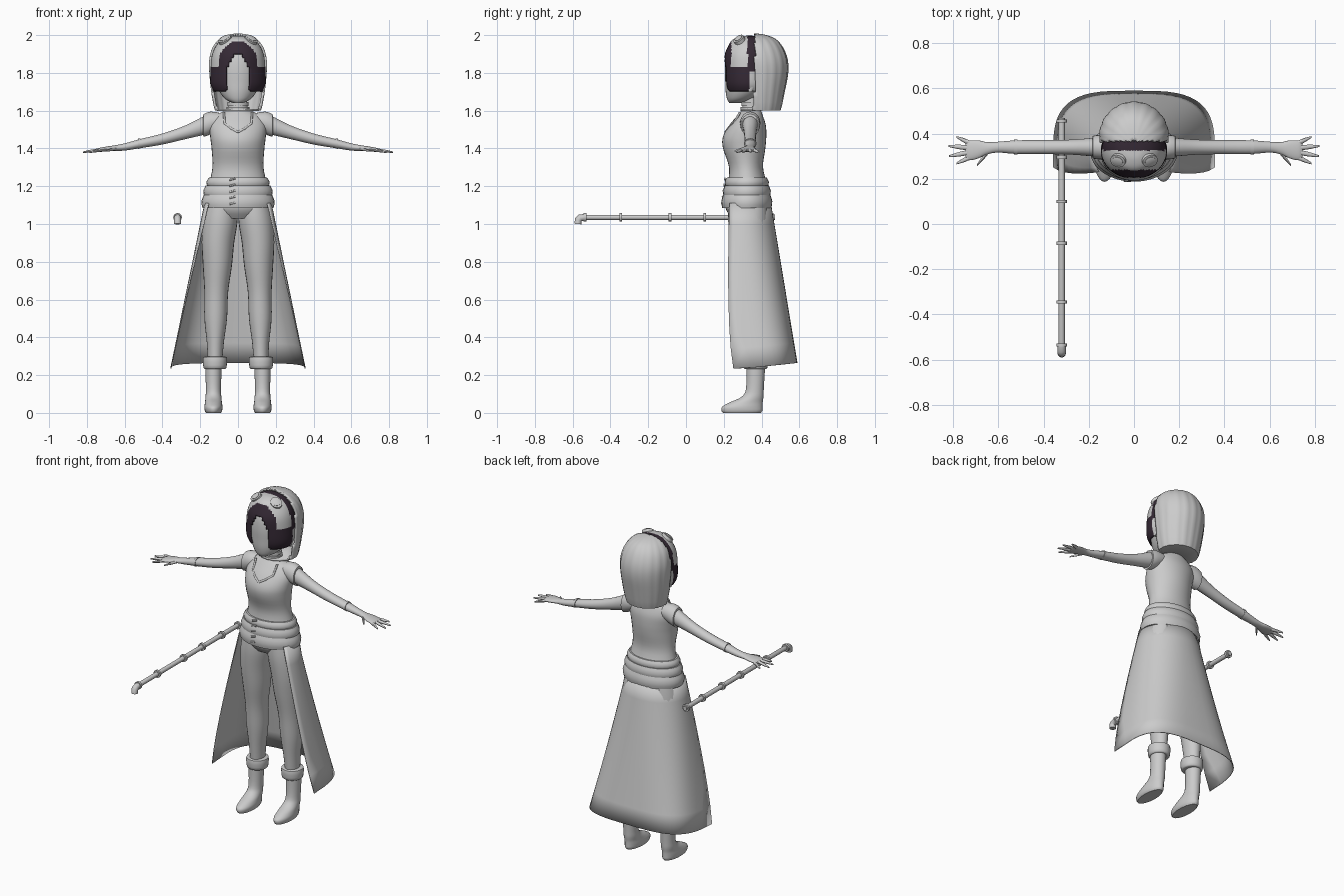
import bpy, bmesh, math
from mathutils import Vector

cube = bpy.data.objects.get("Cube")
if cube:
    bpy.data.objects.remove(cube)


def material(name, rgb):
    m = bpy.data.materials.new(name)
    m.use_nodes = True
    m.diffuse_color = (*rgb, 1)
    m.node_tree.nodes["Principled BSDF"].inputs["Base Color"].default_value = (*rgb, 1)
    return m


GREY = material("light_grey", (0.6, 0.6, 0.6))
DARK = material("dark_plum", (0.035, 0.022, 0.035))
parts = []


def finish(name, bm, thick=0):
    bmesh.ops.recalc_face_normals(bm, faces=bm.faces)
    me = bpy.data.meshes.new(name)
    bm.to_mesh(me)
    bm.free()
    me.materials.append(GREY)
    me.materials.append(DARK)
    ob = bpy.data.objects.new(name, me)
    bpy.context.collection.objects.link(ob)
    if thick:
        mod = ob.modifiers.new("thickness", "SOLIDIFY")
        mod.thickness = thick
    parts.append(ob)
    return ob


def dense(rings, k):
    """Catmull-Rom interpolation between rings."""
    out = []
    for i in range(len(rings) - 1):
        p0, p1 = rings[max(i - 1, 0)], rings[i]
        p2, p3 = rings[i + 1], rings[min(i + 2, len(rings) - 1)]
        for j in range(k):
            t = j / k
            out.append([b + t / 2 * (c - a + t * (2*a - 5*b + 4*c - d + t * (3*(b - c) + d - a)))
                        for a, b, c, d in zip(p0, p1, p2, p3)])
    return out + [rings[-1]]


def skin(rings, axis="z", k=4, n=24, cap=True, ridge=0, strands=9):
    """Elliptical rings (x, y, z, ra, rb) bridged along an axis."""
    bm = bmesh.new()
    loops = []
    for x, y, z, ra, rb in dense(rings, k):
        loop = []
        for i in range(n):
            a = math.tau * i / n
            f = 1 + ridge * abs(math.sin(strands * a))
            u, v = ra * f * math.cos(a), rb * f * math.sin(a)
            off = {"z": (u, v, 0), "x": (0, u, v), "y": (u, 0, v)}[axis]
            loop.append(bm.verts.new(Vector((x, y, z)) + Vector(off)))
        loops.append(loop)
    for p, q in zip(loops, loops[1:]):
        for i in range(n):
            bm.faces.new((p[i], p[i - 1], q[i - 1], q[i]))
    if cap:
        bm.faces.new(loops[0])
        bm.faces.new(loops[-1])
    return bm


def loft(name, rings, **kw):
    return finish(name, skin(rings, **kw))


def column(rings, x=0):
    """Rings given as (z, y, rx, ry)."""
    return [(x, y, z, rx, ry) for z, y, rx, ry in rings]


def tube(name, points, r):
    cu = bpy.data.curves.new(name, "CURVE")
    cu.dimensions = "3D"
    cu.bevel_depth, cu.use_fill_caps = r, True
    sp = cu.splines.new("POLY")
    sp.points.add(len(points) - 1)
    for p, co in zip(sp.points, points):
        p.co = (*co, 1)
    cu.materials.append(GREY)
    ob = bpy.data.objects.new(name, cu)
    bpy.context.collection.objects.link(ob)


# Torso, neck and choker
loft("torso", column([(1.03, .325, .12, .08), (1.09, .32, .165, .112), (1.2, .325, .155, .105),
                      (1.3, .318, .135, .09), (1.4, .308, .14, .112), (1.46, .31, .147, .115),
                      (1.52, .325, .15, .098), (1.57, .338, .125, .07), (1.6, .345, .07, .052),
                      (1.62, .345, .05, .045), (1.7, .345, .048, .045)]), n=32)
for z, r in ((1.61, .06), (1.635, .056)):
    loft("choker", column([(z - .01, .343, r, r * .9), (z + .01, .343, r, r * .9)]), k=1)
for s in (1, -1):
    tube("collar_edge", [(s*.075, .285, 1.59), (s*.07, .25, 1.53), (s*.035, .222, 1.505), (0, .208, 1.485)], .006)

# Waist wraps and front laces
for z0, z1, rx, ry in ((1.2, 1.245, .162, .112), (1.145, 1.205, .178, .122), (1.085, 1.155, .188, .13)):
    loft("waist_wrap", column([(z0, .322, rx, ry), ((z0 + z1) / 2, .322, rx + .006, ry + .005),
                               (z1, .322, rx - .008, ry - .006)]), k=2, n=32)
for i in range(5):
    z = 1.105 + i * .032
    y = .19 + .004 * i
    tube("lace", [(-.045, y + .002, z), (-.015, y, z + .008)], .005)

# Head
head = [(1.64, .26, .025, .03), (1.66, .285, .065, .067), (1.7, .315, .098, .105), (1.75, .338, .118, .13),
        (1.82, .34, .126, .133), (1.89, .345, .12, .128), (1.95, .35, .09, .1), (1.98, .35, .03, .04)]
loft("head", column(head), n=32)

# Front hair with head band, coloured by region, face left open
bm = skin(column([(1.69, .325, .12, .105), (1.74, .325, .145, .122), (1.82, .325, .145, .125),
                  (1.89, .33, .138, .127), (1.94, .335, .118, .112), (1.975, .335, .085, .09),
                  (1.993, .335, .045, .05), (1.997, .335, .008, .01)]), k=6, n=72)
gone = []
for f in bm.faces:
    c = f.calc_center_median()
    opening = c.y < .3 and abs(c.x) < .06 * math.sqrt(max(0, min(1, (1.905 - c.z) / .09)))
    if opening or c.y > .4 or c.z < 1.7:
        gone.append(f)
    fringe = c.y < .24 and c.z < 1.965
    side_lock = c.z < 1.83 and c.y < .34
    f.material_index = int(fringe or side_lock or (.325 < c.y < .4 and c.z > 1.8))
bmesh.ops.delete(bm, geom=gone, context="FACES")
finish("front_hair", bm, .008)

# Back hair bob
bm = skin(column([(1.61, .39, .112, .1), (1.7, .39, .128, .118), (1.8, .39, .138, .136), (1.87, .385, .138, .138),
                  (1.93, .375, .122, .125), (1.97, .365, .09, .1), (1.99, .355, .05, .06), (1.998, .35, .008, .01)]),
          k=4, n=72, ridge=.025)
bmesh.ops.delete(bm, context="FACES", geom=[
    f for f in bm.faces if f.calc_center_median().y < .365 - .06 * max(0, 1.72 - f.calc_center_median().z)
    or f.normal.z < -.9])
finish("back_hair", bm, -.012)

# Goggles and ears
for s in (1, -1):
    for name, r, h in (("goggle_rim", .036, .022), ("goggle_lens", .026, .03)):
        ob = loft(name, column([(-.015, 0, r, r * .85), (h * .5, 0, r, r * .85), (h * .6, 0, r * .75, r * .6)]), k=1)
        ob.location = (s * .068, .283, 1.973)
        ob.rotation_euler = (.5, s * .45, 0)
    loft("ear", column([(1.7, .34, .008, .01), (1.74, .345, .014, .025), (1.78, .35, .008, .015)], s * .125))

for s in (1, -1):
    # Arm, sleeve and cuff
    arm = [(.11, .34, 1.54, .05, .045), (.17, .34, 1.525, .042, .05), (.28, .34, 1.485, .033, .036),
           (.4, .34, 1.45, .031, .029), (.52, .34, 1.425, .03, .024), (.6, .34, 1.408, .024, .019),
           (.65, .335, 1.402, .027, .015), (.69, .33, 1.398, .04, .013), (.73, .325, 1.393, .043, .011),
           (.745, .325, 1.391, .03, .006)]
    loft("arm", [(s * x, *r) for x, *r in arm], axis="x")
    loft("sleeve", [(s*.1, .34, 1.545, .05, .045), (s*.145, .34, 1.535, .054, .06),
                    (s*.182, .34, 1.522, .05, .06), (s*.182, .34, 1.522, .04, .045)], axis="x", k=2)
    loft("arm_cuff", [(s*.515, .34, 1.427, .033, .027), (s*.53, .34, 1.424, .033, .027)], axis="x", k=1)
    # Fingers and thumb
    for x0, y0, x1, y1 in ((.72, .355, .785, .385), (.73, .337, .82, .345), (.73, .317, .818, .3),
                           (.72, .298, .785, .268), (.645, .32, .695, .26)):
        zf = 1.4 if x0 < .7 else 1.393
        loft("finger", [(s*x0, y0, zf, .011, .009), (s*(x0 + x1)/2, (y0 + y1)/2, zf - .006, .01, .008),
                        (s*x1, y1, zf - .013, .004, .004)], axis="x", n=10)

    # Leg
    leg = [(.085, .325, 1.12, .08, .1), (.094, .328, 1.02, .092, .105), (.106, .335, .9, .086, .1),
           (.109, .343, .78, .077, .09), (.115, .352, .64, .063, .073), (.118, .362, .5, .06, .068),
           (.12, .368, .37, .045, .058), (.122, .37, .25, .037, .047)]
    loft("trouser_leg", [(s * x, *r) for x, *r in leg])
    loft("trouser_cuff", column([(.232, .368, .05, .052), (.238, .368, .06, .062), (.27, .368, .064, .066),
                                 (.295, .368, .062, .064), (.298, .368, .045, .05)], s * .122), k=2)
    # Boot
    loft("boot", column([(0, .296, .04, .1), (.012, .296, .046, .108), (.032, .298, .048, .107),
                         (.055, .318, .045, .088), (.085, .352, .042, .058), (.13, .365, .04, .047),
                         (.26, .37, .044, .05)], s * .13))

# Open coat skirt
bm = bmesh.new()
rows, cols = 8, 28
grid = []
for i in range(rows + 1):
    t = i / rows
    row = []
    for j in range(cols + 1):
        a = math.radians(118 - 25 * t) * (2 * j / cols - 1)
        e = 1 - .4 * t
        sx = math.copysign(abs(math.sin(a)) ** e, a)
        cy = math.copysign(abs(math.cos(a)) ** e, math.cos(a))
        z = 1.11 + t * (.235 + .03 * max(cy, 0) - 1.11)
        row.append(bm.verts.new((sx * (.178 + .18 * t), .3 + cy * (.15 + .14 * t), z)))
    grid.append(row)
for p, q in zip(grid, grid[1:]):
    for j in range(cols):
        bm.faces.new((p[j], p[j + 1], q[j + 1], q[j]))
finish("coat_skirt", bm, .005)

# Pipe staff with couplings and elbow
X, Z = -.32, 1.035
tube("staff_pipe", [(X, .47, Z), (X, -.55, Z), (X, -.57, Z - .006), (X, -.575, Z - .03)], .014)
tube("staff_elbow", [(X, -.535, Z), (X, -.56, Z - .003), (X, -.57, Z - .013), (X, -.572, Z - .035)], .019)
for y in (-.535, -.345, -.085, .1, .295, .455):
    loft("staff_coupling", [(X, y - .007, Z, .023, .023), (X, y + .007, Z, .023, .023)], axis="y", k=1, n=16)

# Smooth shading with sharp edges kept
bpy.ops.object.select_all(action="DESELECT")
for ob in parts:
    ob.select_set(True)
bpy.context.view_layer.objects.active = parts[0]
bpy.ops.object.shade_smooth_by_angle(angle=math.radians(40))
